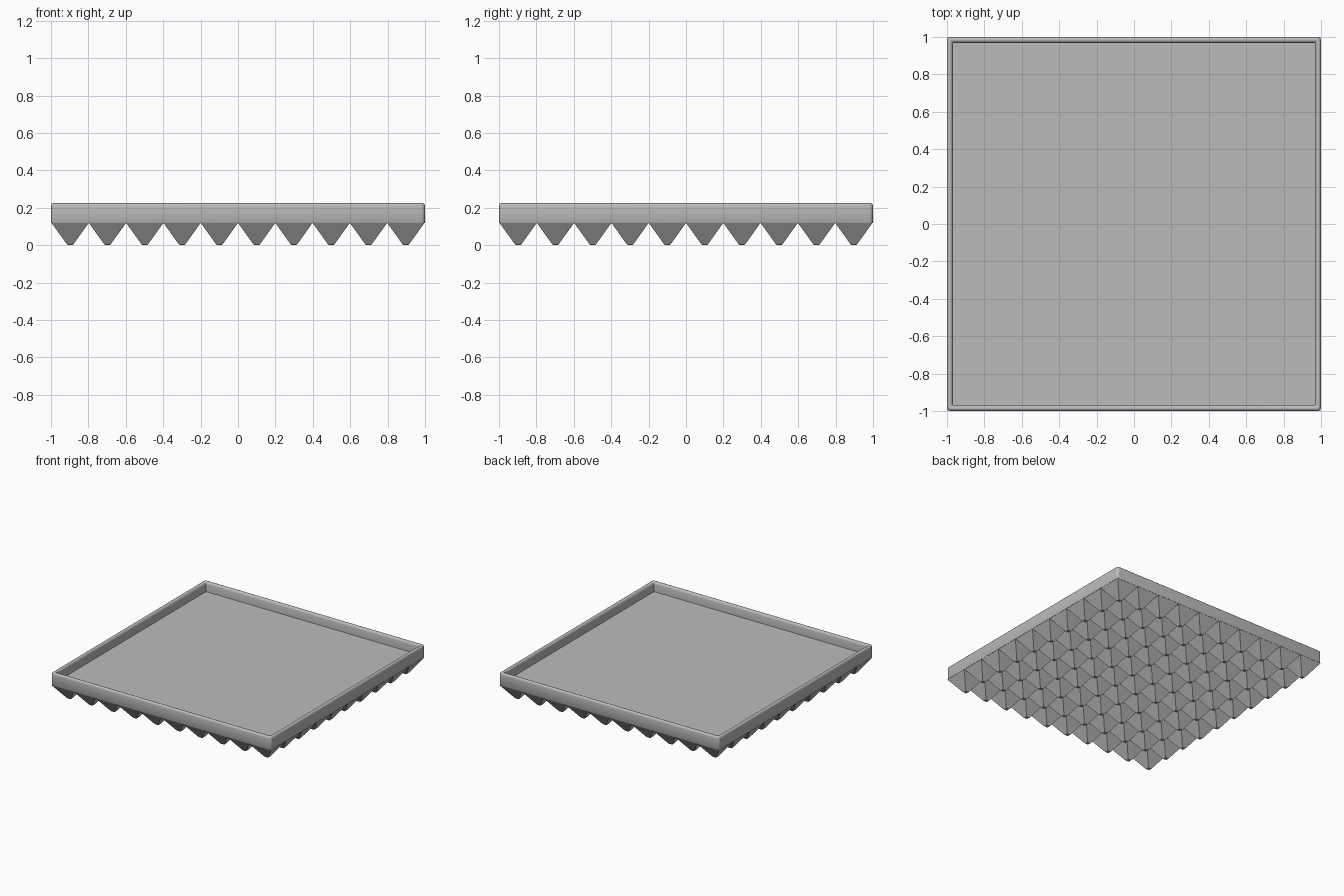
import bpy, bmesh, math

if "Cube" in bpy.data.objects:
    bpy.data.objects.remove(bpy.data.objects["Cube"])

grey = bpy.data.materials.new("light grey")
grey.diffuse_color = (0.5, 0.5, 0.5, 1)
grey.use_nodes = True
grey.node_tree.nodes["Principled BSDF"].inputs["Base Color"].default_value = grey.diffuse_color


def finish(name, bm):
    bmesh.ops.recalc_face_normals(bm, faces=bm.faces)
    mesh = bpy.data.meshes.new(name)
    bm.to_mesh(mesh)
    bm.free()
    mesh.materials.append(grey)
    obj = bpy.data.objects.new(name, mesh)
    bpy.context.collection.objects.link(obj)
    return obj


def rounded_square(bm, half, z, radius, steps=4):
    """Loop of vertices around a square with rounded corners."""
    loop = []
    for corner in range(4):
        a0 = corner * math.pi / 2
        cx = (half - radius) * (1 if corner in (0, 3) else -1)
        cy = (half - radius) * (1 if corner in (0, 1) else -1)
        for i in range(steps + 1):
            a = a0 + i / steps * math.pi / 2
            loop.append(bm.verts.new((cx + radius * math.cos(a), cy + radius * math.sin(a), z)))
    return loop


# Tray: outer wall, rounded lip, inner wall and floor
bm = bmesh.new()
profile = [(0.998, 0.118, 0.018), (1.0, 0.122, 0.02), (1.0, 0.207, 0.02),
           (0.998, 0.217, 0.018), (0.992, 0.223, 0.013), (0.985, 0.225, 0.01),
           (0.978, 0.223, 0.008), (0.971, 0.217, 0.006), (0.968, 0.207, 0.005),
           (0.968, 0.145, 0.005)]
loops = [rounded_square(bm, *p) for p in profile]
for a, b in zip(loops, loops[1:]):
    for i in range(len(a)):
        j = (i + 1) % len(a)
        bm.faces.new((a[i], a[j], b[j], b[i]))
bm.faces.new(loops[-1])
bm.faces.new(loops[0])
tray = finish("tray", bm)
bpy.context.view_layer.objects.active = tray
tray.select_set(True)
bpy.ops.object.shade_smooth_by_angle(angle=math.radians(35))

# Underside: ten by ten grid of blunt pyramids pointing down
bm = bmesh.new()
count, pitch, base_z = 10, 0.1994, 0.119
rings = [(pitch / 2, base_z), (0.018, 0.005), (0.012, 0.0)]
for ix in range(count):
    for iy in range(count):
        cx, cy = ((i - (count - 1) / 2) * pitch for i in (ix, iy))
        prev = None
        for half, z in rings:
            ring = [bm.verts.new((cx + sx * half, cy + sy * half, z))
                    for sx, sy in ((-1, -1), (1, -1), (1, 1), (-1, 1))]
            if prev:
                for k in range(4):
                    m = (k + 1) % 4
                    bm.faces.new((prev[k], prev[m], ring[m], ring[k]))
            prev = ring
        bm.faces.new(prev)
bmesh.ops.remove_doubles(bm, verts=bm.verts, dist=0.0005)
spikes = finish("pyramid_underside", bm)
# keep the open sheet facing downwards
if sum(p.normal.z for p in spikes.data.polygons) > 0:
    spikes.data.flip_normals()
